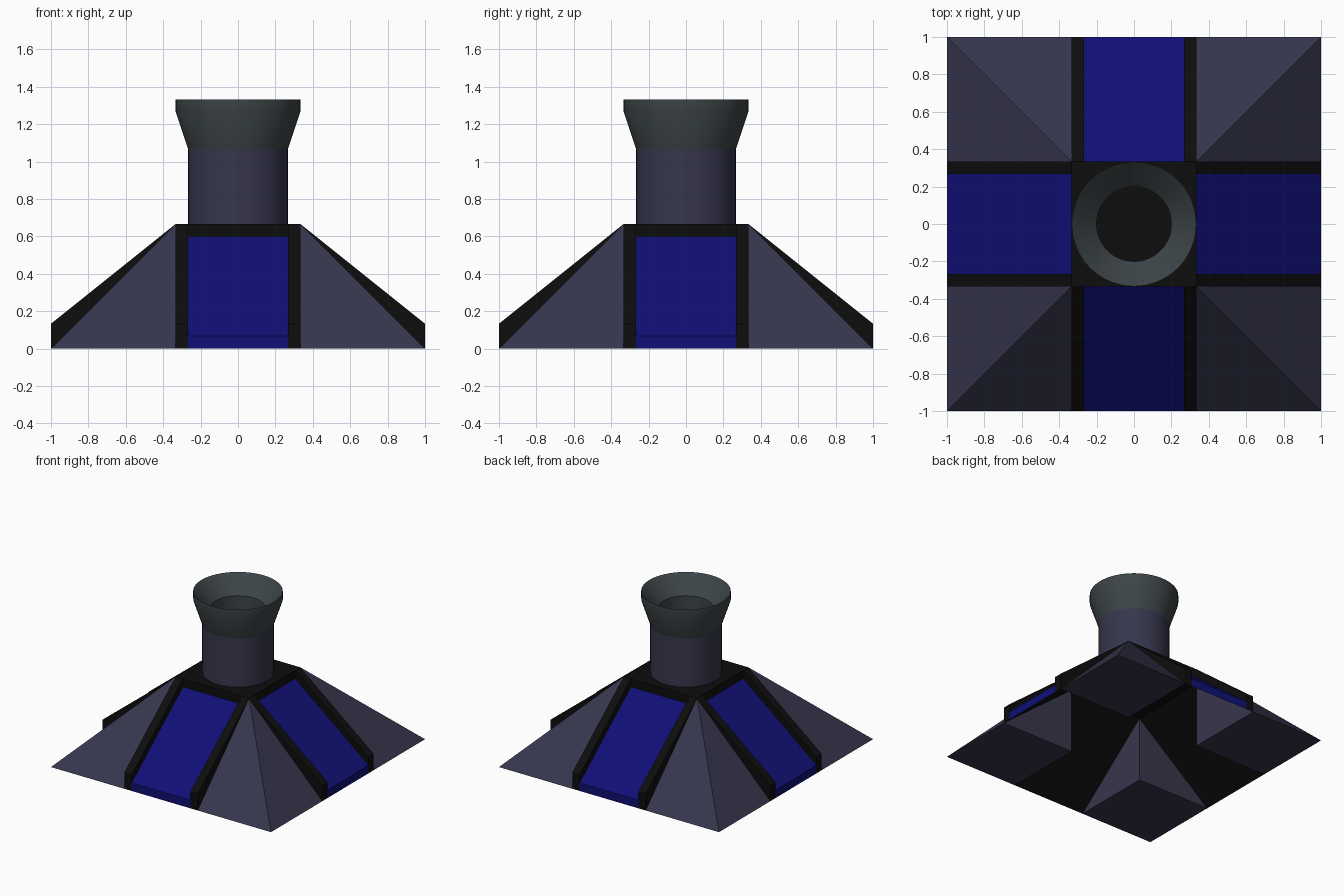
import bpy, bmesh, math
from mathutils import Matrix

if "Cube" in bpy.data.objects:
    bpy.data.objects.remove(bpy.data.objects["Cube"])


def material(name, colour):
    m = bpy.data.materials.new(name)
    m.use_nodes = True
    m.diffuse_color = (*colour, 1)
    bsdf = next(n for n in m.node_tree.nodes if n.type == 'BSDF_PRINCIPLED')
    bsdf.inputs["Base Color"].default_value = (*colour, 1)
    return m


SLATE = material("slate grey", (0.037, 0.037, 0.074))
BLUE = material("deep blue", (0.005, 0.005, 0.18))
BLACK = material("black", (0.004, 0.004, 0.004))
STEEL = material("steel grey", (0.046, 0.058, 0.063))

T = 1 / 3          # half width of the central square
IN = T * 0.8       # half width of the blue panels
STEP = 1 / 15      # thickness of one layer


def build(name, bm, mat, quarter=0):
    bmesh.ops.recalc_face_normals(bm, faces=bm.faces)
    bm.transform(Matrix.Rotation(quarter * math.pi / 2, 4, 'Z'))
    mesh = bpy.data.meshes.new(name)
    bm.to_mesh(mesh)
    bm.free()
    mesh.materials.append(mat)
    ob = bpy.data.objects.new(name, mesh)
    bpy.context.collection.objects.link(ob)
    return ob


def prism(name, profile, x0, x1, mat, quarter=0):
    """Extrude a (y, z) profile from x0 to x1."""
    bm = bmesh.new()
    face = bm.faces.new([bm.verts.new((x0, y, z)) for y, z in profile])
    new = bmesh.ops.extrude_face_region(bm, geom=[face])["geom"]
    verts = [v for v in new if isinstance(v, bmesh.types.BMVert)]
    bmesh.ops.translate(bm, verts=verts, vec=(x1 - x0, 0, 0))
    return build(name, bm, mat, quarter)


def slab(low, high):
    """Sloping layer between two heights at the foot of the ramp."""
    rise = 8 * STEP
    return [(-1, low), (-1, high), (-T, rise + high), (-T, rise + low)]


def corner(quarter):
    bm = bmesh.new()
    base = [bm.verts.new((x, y, 0)) for x, y in ((T, -T), (1, -T), (1, -1), (T, -1))]
    apex = bm.verts.new((T, -T, 2 * T))
    bm.faces.new(base)
    for i in range(4):
        bm.faces.new((base[i], base[(i + 1) % 4], apex))
    build("corner_pyramid", bm, SLATE, quarter)


def lathe(name, profile, mat, closed=True):
    """Spin an (r, z) profile round the z axis."""
    bm = bmesh.new()
    vs = [bm.verts.new((r, 0, z)) for r, z in profile]
    edges = [bm.edges.new((vs[i], vs[i + 1])) for i in range(len(vs) - 1)]
    if closed:
        edges.append(bm.edges.new((vs[-1], vs[0])))
    bmesh.ops.spin(bm, geom=vs + edges, cent=(0, 0, 0), axis=(0, 0, 1),
                   angle=math.tau, steps=64)
    bmesh.ops.remove_doubles(bm, verts=bm.verts, dist=1e-4)
    ob = build(name, bm, mat)
    bpy.ops.object.select_all(action='DESELECT')
    bpy.context.view_layer.objects.active = ob
    ob.select_set(True)
    bpy.ops.object.shade_smooth_by_angle(angle=math.radians(20))


# Four corners and four ramps with rails and recessed panels
for q in range(4):
    corner(q)
    prism("left_rail", slab(0, 2 * STEP), IN, T, BLACK, q)
    prism("right_rail", slab(0, 2 * STEP), -T, -IN, BLACK, q)
    panel = prism("ramp_panel", slab(0, STEP), -IN, IN, BLUE, q)
    panel.data.materials.append(BLACK)
    for f in panel.data.polygons:
        f.material_index = int(f.normal.z < -0.1)

# Central platform
prism("platform", [(-T, 8 * STEP), (-T, 2 * T), (T, 2 * T), (T, 8 * STEP)], -T, T, BLACK)

# Chimney tube and flared mouth
lathe("tube", [(IN, 2 * T), (IN, 16 * STEP), (0.2, 16 * STEP), (0.2, 2 * T)], SLATE)
lathe("flared_mouth", [(0.2, 16 * STEP), (IN, 16 * STEP), (T, 19 * STEP),
                       (T, 20 * STEP), (0.2, 18 * STEP)], STEEL)
